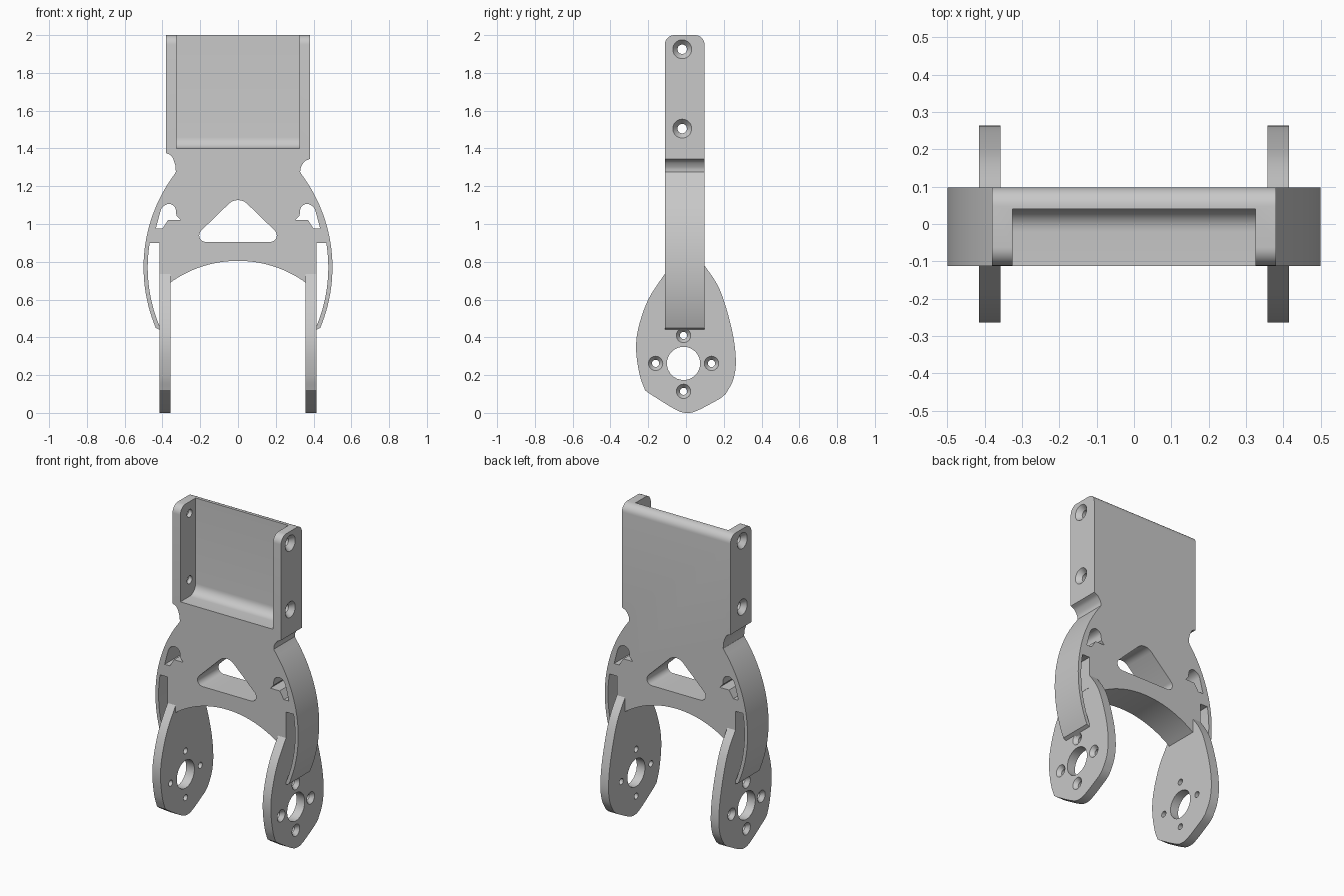
import bpy, bmesh
from math import sin, cos, tan, pi
from mathutils import Vector

if "Cube" in bpy.data.objects:
    bpy.data.objects.remove(bpy.data.objects["Cube"])

grey = bpy.data.materials.new("light grey")
grey.use_nodes = True
grey.diffuse_color = (0.58, 0.58, 0.58, 1)
grey.node_tree.nodes["Principled BSDF"].inputs["Base Color"].default_value = grey.diffuse_color


def arc(cx, cz, r, start, end, steps=16):
    angles = [start + (end - start) * i / steps for i in range(steps + 1)]
    return [(cx + r * cos(a), cz + r * sin(a)) for a in angles]


def fillet(corners, steps=8):
    """Round each (a, b, radius) corner of a closed outline."""
    out = []
    for i, (a, b, r) in enumerate(corners):
        p = Vector((a, b))
        if r == 0:
            out.append((a, b))
            continue
        d0 = (Vector(corners[i - 1][:2]) - p).normalized()
        d1 = (Vector(corners[(i + 1) % len(corners)][:2]) - p).normalized()
        half = d0.angle(d1) / 2
        centre = p + (d0 + d1).normalized() * (r / sin(half))
        v0 = (p + d0 * (r / tan(half)) - centre).normalized()
        v1 = (p + d1 * (r / tan(half)) - centre).normalized()
        for k in range(steps + 1):
            out.append(tuple(centre + v0.slerp(v1, k / steps) * r))
    return out


def spline(points, steps=5):
    """Smooth open curve through the points."""
    p = [Vector(q) for q in points]
    p = [2 * p[0] - p[1]] + p + [2 * p[-1] - p[-2]]
    out = []
    for a, b, c, d in zip(p, p[1:], p[2:], p[3:]):
        for k in range(steps):
            t = k / steps
            out.append(tuple(b + (c - a) * t / 2 + (2 * a - 5 * b + 4 * c - d) * t**2 / 2
                             + (3 * b - a - 3 * c + d) * t**3 / 2))
    return out + [tuple(p[-2])]


def skin(name, rings):
    """Solid through a list of equal rings, capped at both ends."""
    bm = bmesh.new()
    loops = [[bm.verts.new(co) for co in ring] for ring in rings]
    for lo, hi in zip(loops, loops[1:]):
        for i in range(len(lo)):
            bm.faces.new((lo[i - 1], lo[i], hi[i], hi[i - 1]))
    bm.faces.new(loops[0])
    bm.faces.new(loops[-1])
    bmesh.ops.recalc_face_normals(bm, faces=bm.faces)
    mesh = bpy.data.meshes.new(name)
    bm.to_mesh(mesh)
    bm.free()
    mesh.materials.append(grey)
    obj = bpy.data.objects.new(name, mesh)
    bpy.context.collection.objects.link(obj)
    return obj


def extrude(name, outline, axis, lo, hi):
    if axis == "x":
        return skin(name, [[(t, a, b) for a, b in outline] for t in (lo, hi)])
    return skin(name, [[(a, t, b) for a, b in outline] for t in (lo, hi)])


def bore(y, z, profile, side):
    """Turned cutter along x from (x, radius) pairs."""
    return skin("bore", [[(side * x, q[0], q[1]) for q in arc(y, z, r, 0, 2 * pi, 32)[:-1]]
                         for x, r in profile])


def combine(obj, cutter, operation="DIFFERENCE"):
    cutter.hide_render = True
    mod = obj.modifiers.new("cut", "BOOLEAN")
    mod.operation, mod.solver, mod.object = operation, "EXACT", cutter
    bpy.context.view_layer.objects.active = obj
    bpy.ops.object.modifier_apply(modifier=mod.name)
    bpy.data.objects.remove(cutter)


def countersunk(y, z, inner, outer, face, thick, side):
    depth = outer - inner + 0.005
    return bore(y, z, [(face - thick - 0.02, inner), (face - depth, inner),
                       (face, outer), (face + 0.02, outer)], side)


# Body outline: flange edge, notch, curved outer arm, slot and leg root
def half_outline(side):
    lift = 0.03 if side < 0 else 0
    notch = spline([(0.38, 1.345 + lift), (0.352, 1.33 + lift), (0.333, 1.3 + lift / 2),
                    (0.329, 1.275)])
    pts = [(0.38, 2.1)] + notch
    pts += arc(-0.325, 0.77, 0.825, 0.6435, -0.398, 28)
    pts += arc(-0.325, 0.77, 0.803, -0.43, 0.163, 20)
    pts += [(0.416, 0.9), (0.416, 0.7), (0.358, 0.69)]
    return [(side * x, z) for x, z in pts]


arch = arc(0, 0.19, 0.615, 0.948, pi - 0.948, 28)[1:-1]
body = extrude("bracket_body", half_outline(1) + arch + half_outline(-1)[::-1], "y", -0.2, 0.2)

# Depth of the body with rounded top edges
depth = fillet([(-0.112, 0.2, 0), (0.098, 0.2, 0), (0.098, 2, 0.05), (-0.112, 2, 0.05)])
combine(body, extrude("depth", depth, "x", -0.8, 0.8), "INTERSECT")

# Open pocket between the flanges
pocket = fillet([(-0.3, 1.4, 0), (0.04, 1.4, 0.06), (0.04, 2.1, 0), (-0.3, 2.1, 0)])
combine(body, extrude("pocket", pocket, "x", -0.325, 0.325))

# Rounded triangular window
window = fillet([(-0.257, 0.905, 0.035), (0.257, 0.905, 0.035), (0, 1.154, 0.07)])
combine(body, extrude("window", window, "y", -0.3, 0.3))

# Leg plate outline
leg_front = spline([(-0.1, 0.752), (-0.116, 0.73), (-0.2, 0.6), (-0.252, 0.45),
                    (-0.264, 0.33), (-0.245, 0.2), (-0.217, 0.12)])
leg_foot = spline([(-0.19, 0.1), (-0.06, 0.02), (0, 0), (0.06, 0.012), (0.18, 0.075)])
leg_back = spline([(0.21, 0.1), (0.25, 0.175), (0.264, 0.28), (0.243, 0.44),
                   (0.18, 0.65), (0.096, 0.783), (0.085, 0.798)])
HUB_Y, HUB_Z, BOLT_R = -0.013, 0.262, 0.148

for side, label in ((1, "left"), (-1, "right")):
    # Domed opening beside the arm
    dome = [(0.435, 0.975), (0.4, 0.975), (0.37, 1.022), (0.305, 1.022)]
    dome += spline([(0.326, 1.045), (0.332, 1.085), (0.352, 1.103), (0.375, 1.105),
                    (0.403, 1.085), (0.417, 1.045)], 4)
    combine(body, extrude("dome", [(side * x, z) for x, z in dome], "y", -0.3, 0.3))

    # Flange screw holes
    for z in (1.505, 1.925):
        combine(body, countersunk(-0.02, z, 0.025, 0.05, 0.38, 0.055, side))

    # Leg plate with hub hole and four screw holes
    lo, hi = sorted((side * 0.358, side * 0.415))
    leg = extrude(label + "_leg_plate", leg_front + leg_foot + leg_back, "x", lo, hi)
    combine(leg, bore(HUB_Y, HUB_Z, [(0.3, 0.088), (0.5, 0.088)], side))
    for k in range(4):
        y = HUB_Y + BOLT_R * cos(k * pi / 2)
        z = HUB_Z + BOLT_R * sin(k * pi / 2)
        combine(leg, countersunk(y, z, 0.019, 0.038, 0.415, 0.057, side))

# Smooth curved walls, keep edges crisp
bpy.ops.object.select_all(action="DESELECT")
for obj in bpy.context.collection.objects:
    if obj.name == "bracket_body" or obj.name.endswith("_leg_plate"):
        obj.select_set(True)
        bpy.context.view_layer.objects.active = obj
bpy.ops.object.shade_smooth_by_angle(angle=pi / 6)
